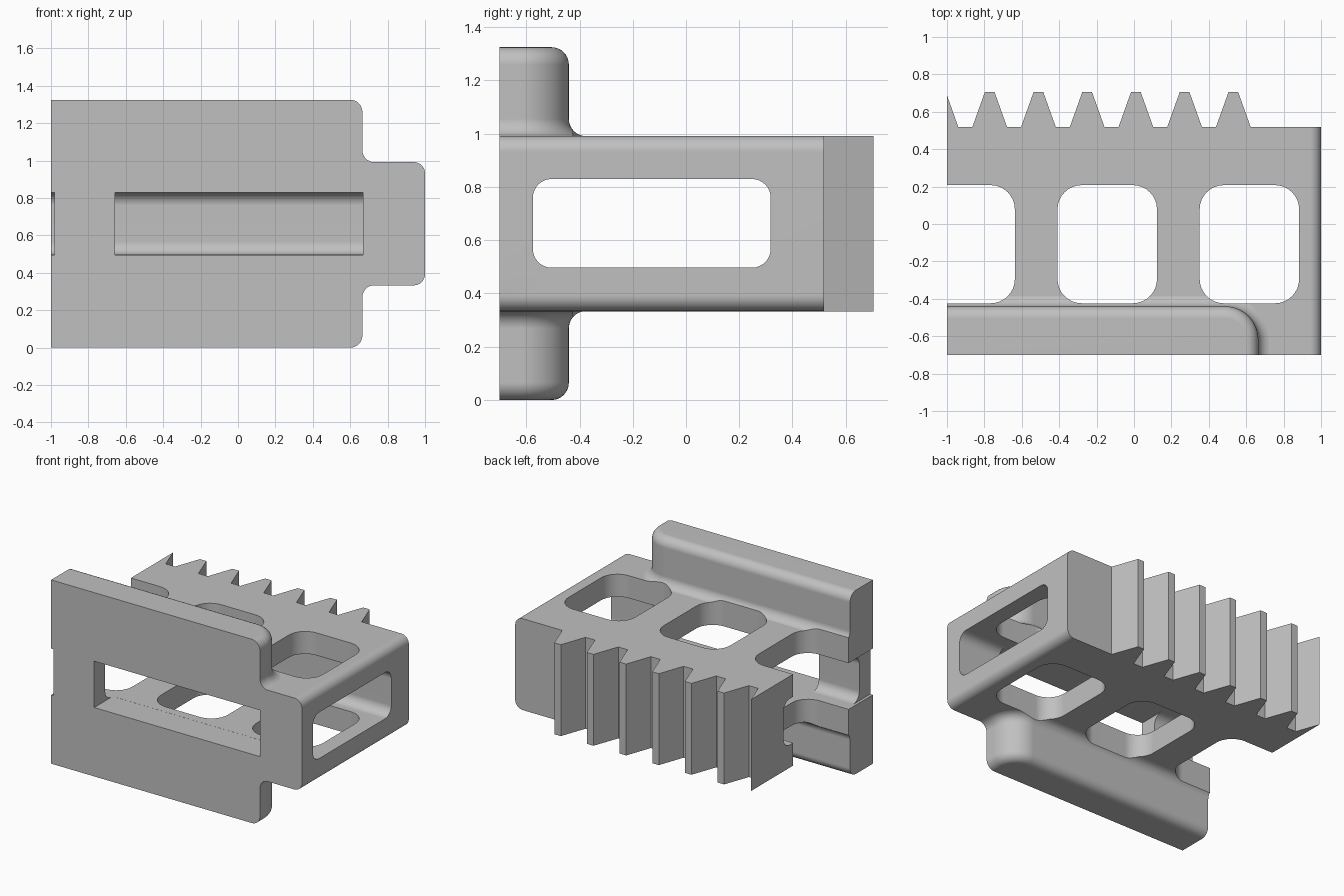
import bpy, bmesh, math

if "Cube" in bpy.data.objects:
    bpy.data.objects.remove(bpy.data.objects["Cube"])

grey = bpy.data.materials.new("plain grey")
grey.diffuse_color = (0.53, 0.53, 0.53, 1)
grey.use_nodes = True
grey.node_tree.nodes["Principled BSDF"].inputs["Base Color"].default_value = grey.diffuse_color


def rounded(x0, x1, y0, y1, radii, seg=8):
    """Counter-clockwise rectangle; radii for corners (x0y0, x1y0, x1y1, x0y1)."""
    pts = []
    corners = [(x0, y0, 1, 1), (x1, y0, -1, 1), (x1, y1, -1, -1), (x0, y1, 1, -1)]
    for k, ((cx, cy, sx, sy), r) in enumerate(zip(corners, radii)):
        if r == 0:
            pts.append((cx, cy))
            continue
        for i in range(seg + 1):
            a = math.pi + k * math.pi / 2 + i * math.pi / 2 / seg
            pts.append((cx + sx * r + r * math.cos(a), cy + sy * r + r * math.sin(a)))
    return pts


def loft(name, rings):
    """Closed solid through rings with equal numbers of points."""
    bm = bmesh.new()
    rows = [[bm.verts.new(p) for p in ring] for ring in rings]
    n = len(rows[0])
    for a, b in zip(rows, rows[1:]):
        for i in range(n):
            j = (i + 1) % n
            bm.faces.new((a[i], a[j], b[j], b[i]))
    bm.faces.new(rows[0][::-1])
    bm.faces.new(rows[-1])
    bmesh.ops.recalc_face_normals(bm, faces=bm.faces)
    mesh = bpy.data.meshes.new(name)
    bm.to_mesh(mesh)
    bm.free()
    mesh.materials.append(grey)
    ob = bpy.data.objects.new(name, mesh)
    bpy.context.collection.objects.link(ob)
    return ob


def prism(name, pts, lo, hi, axis):
    place = {"x": lambda p, t: (t, p[0], p[1]),
             "y": lambda p, t: (p[0], t, p[1]),
             "z": lambda p, t: (p[0], p[1], t)}[axis]
    return loft(name, [[place(p, t) for p in pts] for t in (lo, hi)])


def combine(target, tool, operation):
    m = target.modifiers.new("bool", "BOOLEAN")
    m.operation, m.solver, m.object = operation, "EXACT", tool
    bpy.context.view_layer.objects.active = target
    bpy.ops.object.modifier_apply(modifier=m.name)
    bpy.data.objects.remove(tool)


BOT, TOP, HEIGHT = 0.333, 0.992, 1.325
R = 0.065
SQUARE = (0, 0, 0, 0)

# Toothed block: plan outline with a rack along the back edge
plan = [(-1.3, -0.9), (1, -0.9), (1, 0.518)]
for i in range(7):
    c = 0.531 - 0.2605 * i
    plan += [(c + 0.093, 0.518), (c + 0.026, 0.705), (c - 0.026, 0.705), (c - 0.093, 0.518)]
plan.append((-1.3, 0.518))
body = prism("rack_block", plan, 0.2, 1.1, "z")
section = rounded(-1.5, 1, BOT, TOP, (0, 0.06, 0.06, 0))
combine(body, prism("block_section", section, -1, 1, "y"), "INTERSECT")

# Upper and lower guide rails, flared into the block and rounded at the free edge
steps = [(0.55, R)]
steps += [(TOP - 0.001 + R - R * math.cos(a), R - R * math.sin(a))
          for a in (i * math.pi / 16 for i in range(9))]
steps += [(HEIGHT - R + R * math.sin(a), -R + R * math.cos(a))
          for a in (i * math.pi / 16 for i in range(9))]
for side in ("upper", "lower"):
    rings = []
    for z, o in steps:
        ring = rounded(-1.2, 0.665 + o, -0.85, -0.44 + o, (0, 0, 0.18 + o, 0), 14)
        rings.append([(x, y, z if side == "upper" else HEIGHT - z) for x, y in ring])
    combine(body, loft(side + "_rail", rings), "UNION")

# Trim the front and the cut left end flat
combine(body, prism("trim_box", rounded(-1, 2, -0.7, 2, SQUARE), -1, 2, "z"), "INTERSECT")

# Lengthwise tunnel
tunnel = rounded(-0.575, 0.318, 0.497, 0.83, (0.07,) * 4)
combine(body, prism("tunnel", tunnel, -2, 2, "x"), "DIFFERENCE")

# Vertical windows, the left one open at the end
for i in range(3):
    x = -1.169 + 0.76 * i
    window = rounded(x, x + 0.532, -0.424, 0.208, (0.13,) * 4)
    combine(body, prism("window", window, -1, 2, "z"), "DIFFERENCE")

# Front slots into the tunnel
for x0, x1 in ((-0.657, 0.667), (-1.5, -0.98)):
    slot = rounded(x0, x1, 0.4965, 0.8305, SQUARE)
    combine(body, prism("slot", slot, -1, -0.49, "y"), "DIFFERENCE")

# Smooth fillets with crisp edges
bpy.ops.object.select_all(action="DESELECT")
body.select_set(True)
bpy.context.view_layer.objects.active = body
bpy.ops.object.shade_smooth_by_angle(angle=math.radians(30))
normals = body.modifiers.new("normals", "WEIGHTED_NORMAL")
normals.keep_sharp = True
